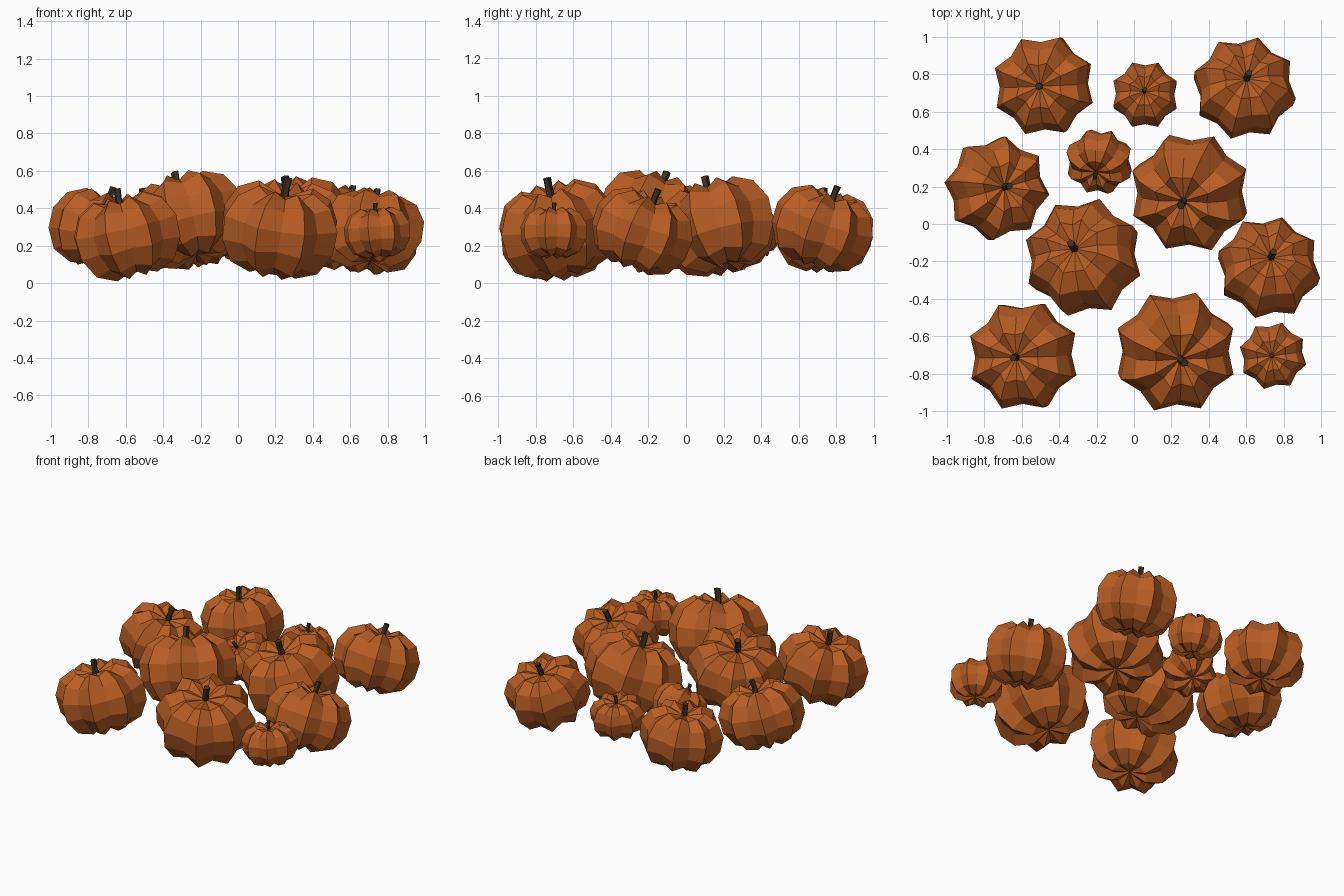
import bpy, bmesh, math
from mathutils import Vector, Quaternion

if "Cube" in bpy.data.objects:
    bpy.data.objects.remove(bpy.data.objects["Cube"])

def material(name, rgb):
    m = bpy.data.materials.new(name)
    m.diffuse_color = (*rgb, 1)
    m.use_nodes = True
    m.node_tree.nodes["Principled BSDF"].inputs["Base Color"].default_value = m.diffuse_color
    return m

ORANGE = material("pumpkin_skin", (0.48, 0.11, 0.018))
BROWN = material("dry_stem", (0.05, 0.03, 0.016))

# rib profile for unit radius: (radius, height, valley scale)
RINGS = [(0.48, 0.72, 0.84), (0.82, 0.54, 0.86), (1.0, 0.19, 0.85),
         (0.98, -0.21, 0.85), (0.77, -0.57, 0.85), (0.40, -0.73, 0.86)]
TOP, BOTTOM, SEGS = 0.55, -0.60, 16

def new_object(name, bm, mat, place):
    bmesh.ops.recalc_face_normals(bm, faces=bm.faces)
    me = bpy.data.meshes.new(name)
    bm.to_mesh(me)
    bm.free()
    me.materials.append(mat)
    ob = bpy.data.objects.new(name, me)
    bpy.context.collection.objects.link(ob)
    centre, rot, size = place
    ob.rotation_mode = 'QUATERNION'
    ob.location, ob.rotation_quaternion, ob.scale = centre, rot, (size,) * 3

def loft(bm, loops):
    for a, b in zip(loops, loops[1:]):
        n = len(a)
        for i in range(n):
            bm.faces.new((a[i], a[(i + 1) % n], b[(i + 1) % n], b[i]))

def pumpkin_body(name, place):
    bm = bmesh.new()
    loops = []
    for r, z, valley in RINGS:
        loop = []
        for i in range(SEGS):
            k = valley if i % 2 else 1.0
            a = math.tau * i / SEGS
            loop.append(bm.verts.new((k * r * math.cos(a), k * r * math.sin(a), k * z)))
        loops.append(loop)
    loft(bm, loops)
    # dimpled poles
    for loop, z in ((loops[0], TOP), (loops[-1], BOTTOM)):
        pole = bm.verts.new((0, 0, z))
        for i in range(SEGS):
            bm.faces.new((loop[i], loop[(i + 1) % SEGS], pole))
    new_object(name, bm, ORANGE, place)

def pumpkin_stem(name, place):
    bm = bmesh.new()
    loops = []
    for r, z, lean in ((0.075, 0.50, 0), (0.065, 0.70, 0), (0.07, 0.87, 0.02)):
        loops.append([bm.verts.new((lean + r * math.cos(a), r * math.sin(a), z))
                      for a in (math.tau * i / 5 for i in range(5))])
    loft(bm, loops)
    bm.faces.new(loops[0])
    bm.faces.new(loops[-1])
    new_object(name, bm, BROWN, place)

# centre x, y, z, radius, lean direction x, y, lean degrees, yaw degrees
PUMPKINS = [
    (-0.48, 0.74, 0.27, 0.275, -1.0, -0.15, 9, 25),
    (0.06, 0.69, 0.25, 0.183, -0.2, 1.0, 11, 22),
    (0.59, 0.725, 0.29, 0.28, 0.25, 1.0, 20, 30),
    (-0.735, 0.19, 0.28, 0.28, 1.0, 0.15, 16, 38),
    (-0.185, 0.335, 0.25, 0.183, -0.3, -1.0, 36, 22),
    (0.30, 0.17, 0.30, 0.325, -0.6, -0.8, 19, 22),
    (-0.27, -0.18, 0.335, 0.32, -0.7, 0.7, 22, 28),
    (0.72, -0.235, 0.275, 0.28, 0.25, 1.0, 21, 30),
    (-0.59, -0.705, 0.25, 0.30, -1.0, -0.2, 14, 24),
    (0.22, -0.68, 0.285, 0.33, 0.55, -0.8, 16, 24),
    (0.745, -0.705, 0.27, 0.183, -1.0, 0.0, 5, 30),
]
for n, (x, y, z, size, dx, dy, lean, yaw) in enumerate(PUMPKINS, 1):
    axis = Vector((-dy, dx, 0)).normalized()
    rot = Quaternion(axis, math.radians(lean)) @ Quaternion((0, 0, 1), math.radians(yaw))
    place = (Vector((x, y, z)), rot, size)
    pumpkin_body(f"pumpkin_{n}", place)
    pumpkin_stem(f"stem_{n}", place)
